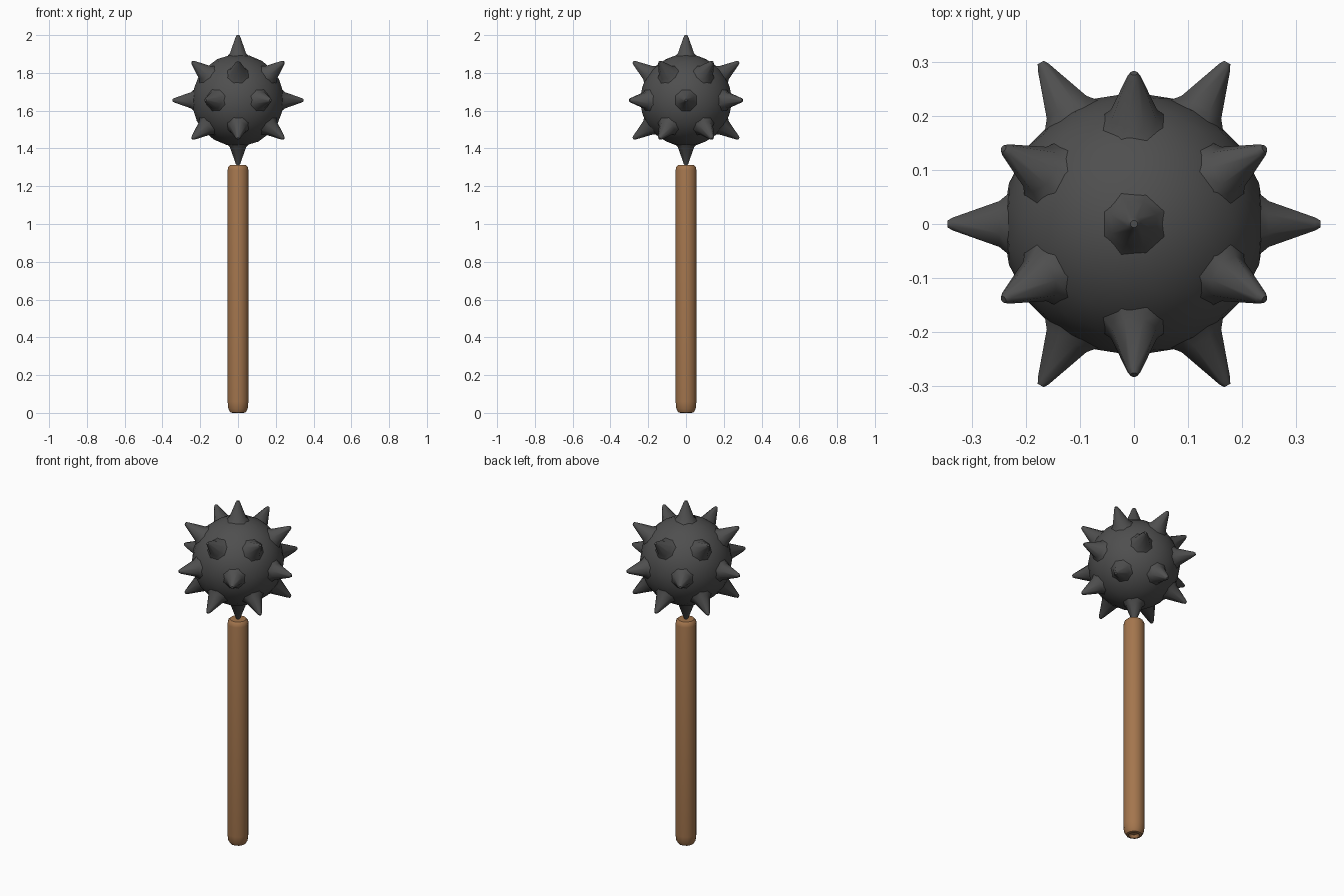
import bpy, bmesh, math
from mathutils import Vector, Matrix

if "Cube" in bpy.data.objects:
    bpy.data.objects.remove(bpy.data.objects["Cube"], do_unlink=True)


def material(name, rgb):
    m = bpy.data.materials.new(name)
    m.use_nodes = True
    m.diffuse_color = (*rgb, 1)
    m.node_tree.nodes["Principled BSDF"].inputs["Base Color"].default_value = (*rgb, 1)
    return m


iron = material("dark iron", (0.078, 0.078, 0.078))
wood = material("brown wood", (0.37, 0.18, 0.075))


def lathe(bm, profile, sides, matrix=Matrix()):
    """Spin (radius, height) pairs round z and cap both ends."""
    rings = []
    for r, h in profile:
        ring = []
        for i in range(sides):
            a = math.tau * (i + 0.5) / sides
            ring.append(bm.verts.new(matrix @ Vector((r * math.cos(a), r * math.sin(a), h))))
        rings.append(ring)
    for low, high in zip(rings, rings[1:]):
        for i in range(sides):
            j = (i + 1) % sides
            bm.faces.new((low[i], low[j], high[j], high[i]))
    bm.faces.new(rings[0][::-1])
    bm.faces.new(rings[-1])


def finish(bm, name, mat, angle):
    mesh = bpy.data.meshes.new(name)
    bm.to_mesh(mesh)
    bm.free()
    obj = bpy.data.objects.new(name, mesh)
    bpy.context.collection.objects.link(obj)
    mesh.materials.append(mat)
    bpy.ops.object.select_all(action='DESELECT')
    obj.select_set(True)
    bpy.context.view_layer.objects.active = obj
    bpy.ops.object.shade_smooth_by_angle(angle=math.radians(angle))
    return obj


# Wooden handle with rounded ends and a shallow hollow underneath
bm = bmesh.new()
lathe(bm, [(0.02, 0.015), (0.03, 0.0), (0.042, 0.003), (0.053, 0.022), (0.057, 0.06),
           (0.057, 1.285), (0.053, 1.303), (0.044, 1.312)], 12)
finish(bm, "handle", wood, 40)

# Iron ball
CENTRE = Vector((0, 0, 1.655))
bm = bmesh.new()
bmesh.ops.create_icosphere(bm, subdivisions=3, radius=0.244, matrix=Matrix.Translation(CENTRE))
finish(bm, "ball", iron, 60)

# Spikes: two poles, an equator ring, and staggered rings above and below it
directions = [Vector((0, 0, 1)), Vector((0, 0, -1))]
for tilt, turn in ((0, 0), (36, 30), (-36, 30)):
    for k in range(6):
        t, a = math.radians(tilt), math.radians(turn + 60 * k)
        directions.append(Vector((math.cos(t) * math.cos(a), math.cos(t) * math.sin(a), math.sin(t))))

bm = bmesh.new()
for d in directions:
    place = Matrix.Translation(CENTRE) @ d.to_track_quat('Z', 'Y').to_matrix().to_4x4()
    lathe(bm, [(0.068, 0.225), (0.046, 0.25), (0.013, 0.336), (0.007, 0.346)], 8, place)
finish(bm, "spikes", iron, 50)
